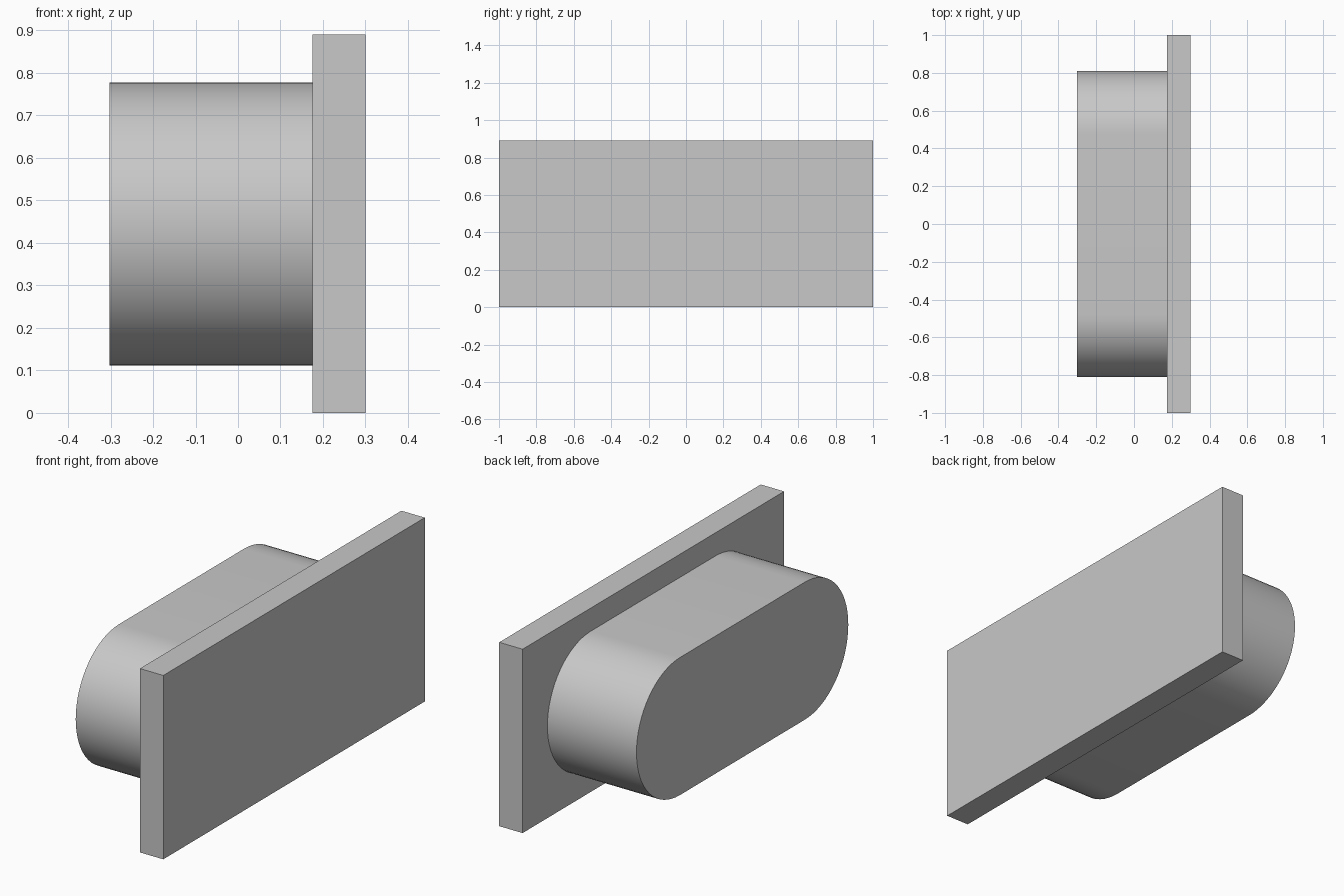
import bpy, bmesh, math

old = bpy.data.objects.get("Cube")
if old:
    bpy.data.objects.remove(old, do_unlink=True)

HEIGHT = 0.89
MID_Z = HEIGHT / 2
BACK_X, JOINT_X, FRONT_X = -0.302, 0.175, 0.30
RADIUS, ARC_Y, STEPS = 0.333, 0.477, 32

grey = bpy.data.materials.new("plain grey")
grey.use_nodes = True
colour = (0.58, 0.58, 0.58, 1)
grey.diffuse_color = colour
grey.node_tree.nodes["Principled BSDF"].inputs["Base Color"].default_value = colour


def extrude_profile(name, profile, x0, x1):
    """Extrude a closed (y, z) outline along x."""
    bm = bmesh.new()
    face = bm.faces.new([bm.verts.new((x0, y, z)) for y, z in profile])
    result = bmesh.ops.extrude_face_region(bm, geom=[face], use_keep_orig=True)
    moved = [v for v in result["geom"] if isinstance(v, bmesh.types.BMVert)]
    bmesh.ops.translate(bm, verts=moved, vec=(x1 - x0, 0, 0))
    bmesh.ops.recalc_face_normals(bm, faces=bm.faces)
    mesh = bpy.data.meshes.new(name)
    bm.to_mesh(mesh)
    bm.free()
    mesh.materials.append(grey)
    obj = bpy.data.objects.new(name, mesh)
    bpy.context.collection.objects.link(obj)
    return obj


# Rectangular flange plate
extrude_profile("flange_plate", [(-1, 0), (1, 0), (1, HEIGHT), (-1, HEIGHT)], JOINT_X, FRONT_X)

# Boss with half-round ends
outline = []
for side, start in ((1, -math.pi / 2), (-1, math.pi / 2)):
    for i in range(STEPS + 1):
        a = start + math.pi * i / STEPS
        outline.append((side * ARC_Y + RADIUS * math.cos(a), MID_Z + RADIUS * math.sin(a)))
boss = extrude_profile("rounded_boss", outline, BACK_X, JOINT_X)

bpy.ops.object.select_all(action='DESELECT')
boss.select_set(True)
bpy.context.view_layer.objects.active = boss
bpy.ops.object.shade_smooth_by_angle(angle=math.radians(30))
